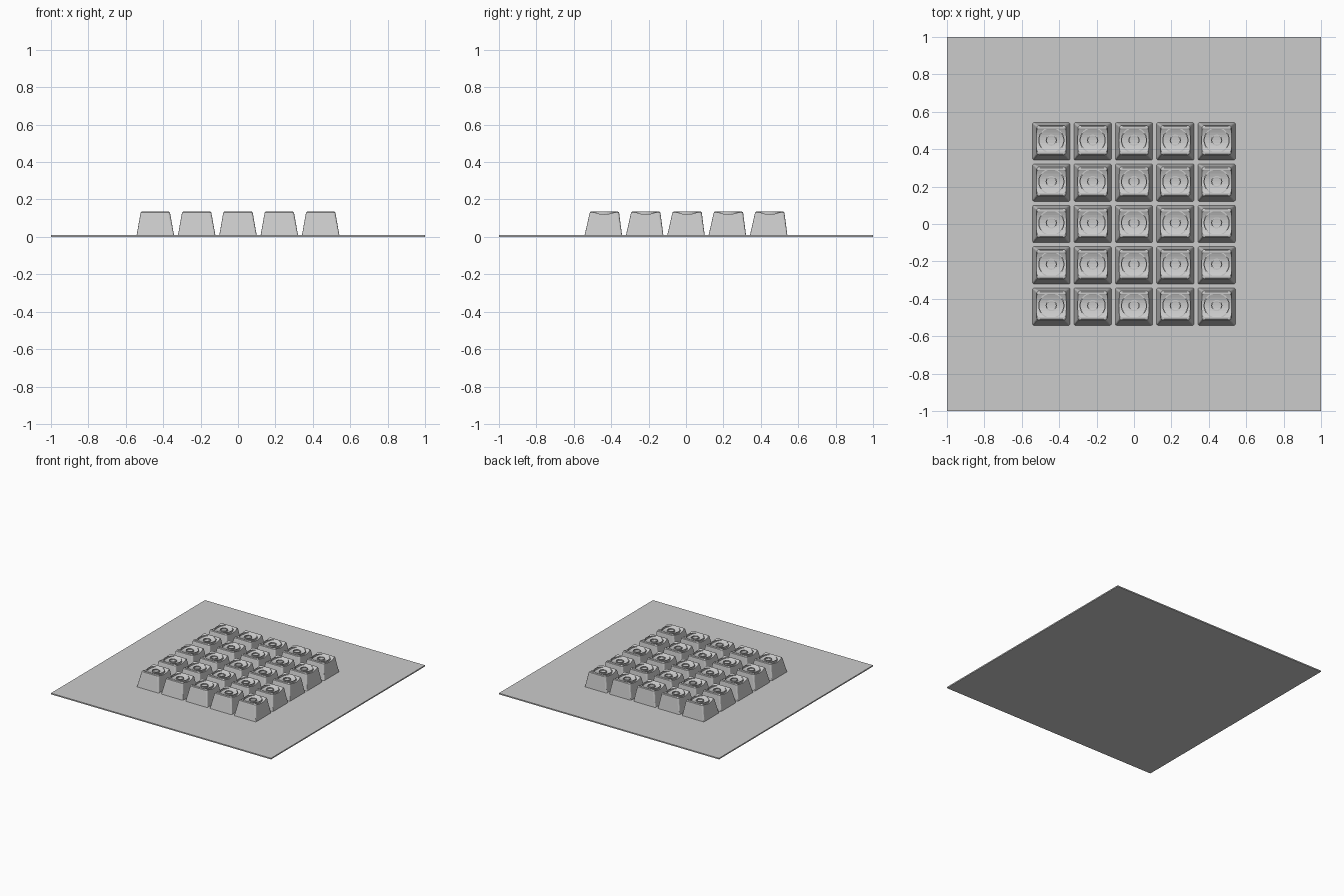
import bpy, bmesh, math

if "Cube" in bpy.data.objects:
    bpy.data.objects.remove(bpy.data.objects["Cube"])

grey = bpy.data.materials.new("light grey")
grey.diffuse_color = (0.6, 0.6, 0.6, 1)
grey.use_nodes = True
grey.node_tree.nodes["Principled BSDF"].inputs["Base Color"].default_value = grey.diffuse_color

PITCH = 0.221      # spacing between keys
SHIFT = 0.006      # key tops lean slightly to the back
TOP = 0.135


def new_object(name, bm):
    bmesh.ops.recalc_face_normals(bm, faces=bm.faces)
    mesh = bpy.data.meshes.new(name)
    bm.to_mesh(mesh)
    bm.free()
    mesh.materials.append(grey)
    obj = bpy.data.objects.new(name, mesh)
    bpy.context.collection.objects.link(obj)
    return obj


def rounded_square(half, radius, y0, z, steps=4):
    pts = []
    for q, (sx, sy) in enumerate([(1, 1), (-1, 1), (-1, -1), (1, -1)]):
        for i in range(steps + 1):
            a = math.pi / 2 * (q + i / steps)
            pts.append((sx * (half - radius) + radius * math.cos(a),
                        y0 + sy * (half - radius) + radius * math.sin(a), z))
    return pts


def loft(bm, sections):
    loops = [[bm.verts.new(p) for p in s] for s in sections]
    n = len(loops[0])
    for a, b in zip(loops, loops[1:]):
        for i in range(n):
            j = (i + 1) % n
            bm.faces.new((a[i], a[j], b[j], b[i]))
    bm.faces.new(loops[0][::-1])
    bm.faces.new(loops[-1])


def add_ring(bm, r_in, r_out, z0, z1, n=32):
    # square-section ring standing in the dished key top
    section = [(r_in, z0), (r_out, z0), (r_out, z1), (r_in, z1)]
    rows = []
    for i in range(n):
        a = 2 * math.pi * i / n
        rows.append([bm.verts.new((r * math.cos(a), SHIFT + r * math.sin(a), z))
                     for r, z in section])
    for i in range(n):
        a, b = rows[i], rows[(i + 1) % n]
        for k in range(4):
            m = (k + 1) % 4
            bm.faces.new((a[k], b[k], b[m], a[m]))


# base plate
bm = bmesh.new()
bmesh.ops.create_cube(bm, size=1)
for v in bm.verts:
    v.co = (v.co.x * 2, v.co.y * 2, (v.co.z + 0.5) * 0.01)
new_object("base_plate", bm)

# tapered key body with a softened top edge
bm = bmesh.new()
loft(bm, [rounded_square(0.1, 0.008, 0, 0.009),
          rounded_square(0.08, 0.012, SHIFT * 0.9, 0.122),
          rounded_square(0.078, 0.012, SHIFT, 0.131),
          rounded_square(0.073, 0.012, SHIFT, TOP)])
body = new_object("key_body", bm)

# shallow trough across the key top
bm = bmesh.new()
R = 0.144
loft(bm, [[(x, SHIFT + R * math.sin(2 * math.pi * i / 64),
            TOP - 0.014 + R - R * math.cos(2 * math.pi * i / 64))
           for i in range(64)] for x in (-0.2, 0.2)])
cutter = new_object("dish_cutter", bm)
cutter.hide_render = True
cut = body.modifiers.new("dish", "BOOLEAN")
cut.operation = "DIFFERENCE"
cut.solver = "EXACT"
cut.object = cutter
bpy.context.view_layer.update()
depsgraph = bpy.context.evaluated_depsgraph_get()
key_mesh = bpy.data.meshes.new_from_object(body.evaluated_get(depsgraph))
bpy.data.objects.remove(body)
bpy.data.objects.remove(cutter)

# raised plain rings on the key top
bm = bmesh.new()
add_ring(bm, 0.064, 0.070, 0.118, 0.1345)
add_ring(bm, 0.024, 0.030, 0.118, 0.1300)
ring = new_object("key_rings", bm)
ring_mesh = ring.data
bpy.data.objects.remove(ring)

# five by five grid of keys
for row in range(5):
    for col in range(5):
        for name, mesh in (("key", key_mesh), ("key_rings", ring_mesh)):
            obj = bpy.data.objects.new(f"{name}_{row}_{col}", mesh)
            obj.location = ((col - 2) * PITCH, (row - 2) * PITCH, 0)
            bpy.context.collection.objects.link(obj)
